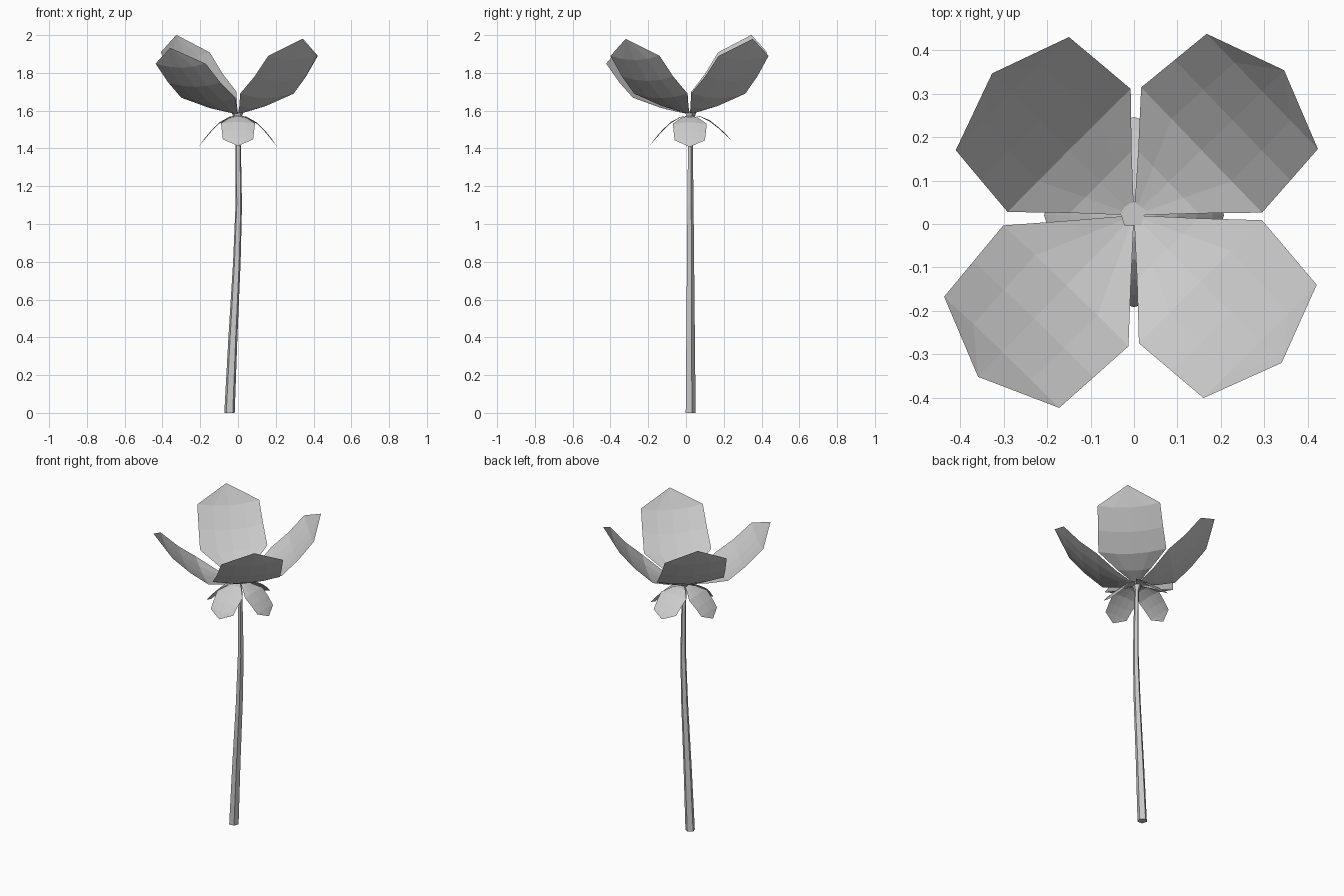
import bpy, bmesh, math
from mathutils import Vector, Matrix

cube = bpy.data.objects.get("Cube")
if cube:
    bpy.data.objects.remove(cube, do_unlink=True)

GREY = (0.6, 0.6, 0.6, 1.0)
mat = bpy.data.materials.new("plain grey")
mat.use_nodes = True
mat.diffuse_color = GREY
mat.node_tree.nodes["Principled BSDF"].inputs["Base Color"].default_value = GREY

CENTRE = Vector((0, 0.02, 1.58))  # where petals and sepals meet


def finish(name, bm):
    bmesh.ops.remove_doubles(bm, verts=bm.verts, dist=0.0005)
    mesh = bpy.data.meshes.new(name)
    bm.to_mesh(mesh)
    bm.free()
    mesh.materials.append(mat)
    obj = bpy.data.objects.new(name, mesh)
    bpy.context.collection.objects.link(obj)
    return obj


def leaf(name, rows, yaw, tilt, cup):
    """Bent single-sided blade; rows hold (reach, height, half width)."""
    bm = bmesh.new()
    turn = (Matrix.Translation(CENTRE) @ Matrix.Rotation(math.radians(yaw), 4, 'Z')
            @ Matrix.Rotation(math.radians(-tilt), 4, 'Y'))
    sides = (-1, -0.5, 0, 0.5, 1)
    grid = [[bm.verts.new(turn @ Vector((r, v * w, h - cup * w * (1 - v * v))))
             for v in sides] for r, h, w in rows]
    for a, b in zip(grid, grid[1:]):
        for i in range(len(sides) - 1):
            bm.faces.new((a[i], b[i], b[i + 1], a[i + 1]))
    bmesh.ops.dissolve_degenerate(bm, edges=bm.edges, dist=0.0005)
    return finish(name, bm)


# Four large cupped petals on the diagonals
petal_rows = [(0, 0, 0), (0.11, 0.045, 0.1), (0.216, 0.11, 0.2),
              (0.315, 0.2, 0.192), (0.41, 0.31, 0.184), (0.48, 0.4, 0)]
for name, yaw, tilt in (("front_left_petal", -45, 0), ("back_left_petal", 44, 0),
                        ("back_right_petal", 135, 2.6), ("front_right_petal", 226, -5.5)):
    leaf(name, petal_rows, yaw, tilt, 0.12)

# Four small drooping sepals on the axes
sepal_rows = [(0, -0.005, 0), (0.05, -0.018, 0.045), (0.1, -0.05, 0.09),
              (0.145, -0.095, 0.085), (0.18, -0.137, 0.08), (0.207, -0.172, 0)]
for name, yaw, tilt in (("left_sepal", 0, 0), ("back_sepal", 90, 7),
                        ("right_sepal", 180, 0), ("front_sepal", 270, 1.5)):
    leaf(name, sepal_rows, yaw, tilt, -0.08)

# Five-sided curved stem, flared at the very top: (x, z, radius)
stem_rings = [(-0.045, 0, 0.029), (-0.027, 0.4, 0.025), (-0.006, 0.8, 0.021),
              (0.004, 1.1, 0.018), (0.002, 1.35, 0.015), (-0.002, 1.54, 0.014),
              (-0.003, 1.59, 0.032)]
bm = bmesh.new()
rings = []
for x, z, rad in stem_rings:
    angles = [math.pi / 2 + math.tau * i / 5 for i in range(5)]
    rings.append([bm.verts.new((x + rad * math.cos(a), 0.022 + rad * math.sin(a), z))
                  for a in angles])
for a, b in zip(rings, rings[1:]):
    for i in range(5):
        j = (i + 1) % 5
        bm.faces.new((a[i], a[j], b[j], b[i]))
bm.faces.new(rings[0][::-1])
bm.faces.new(rings[-1])
finish("stem", bm)
